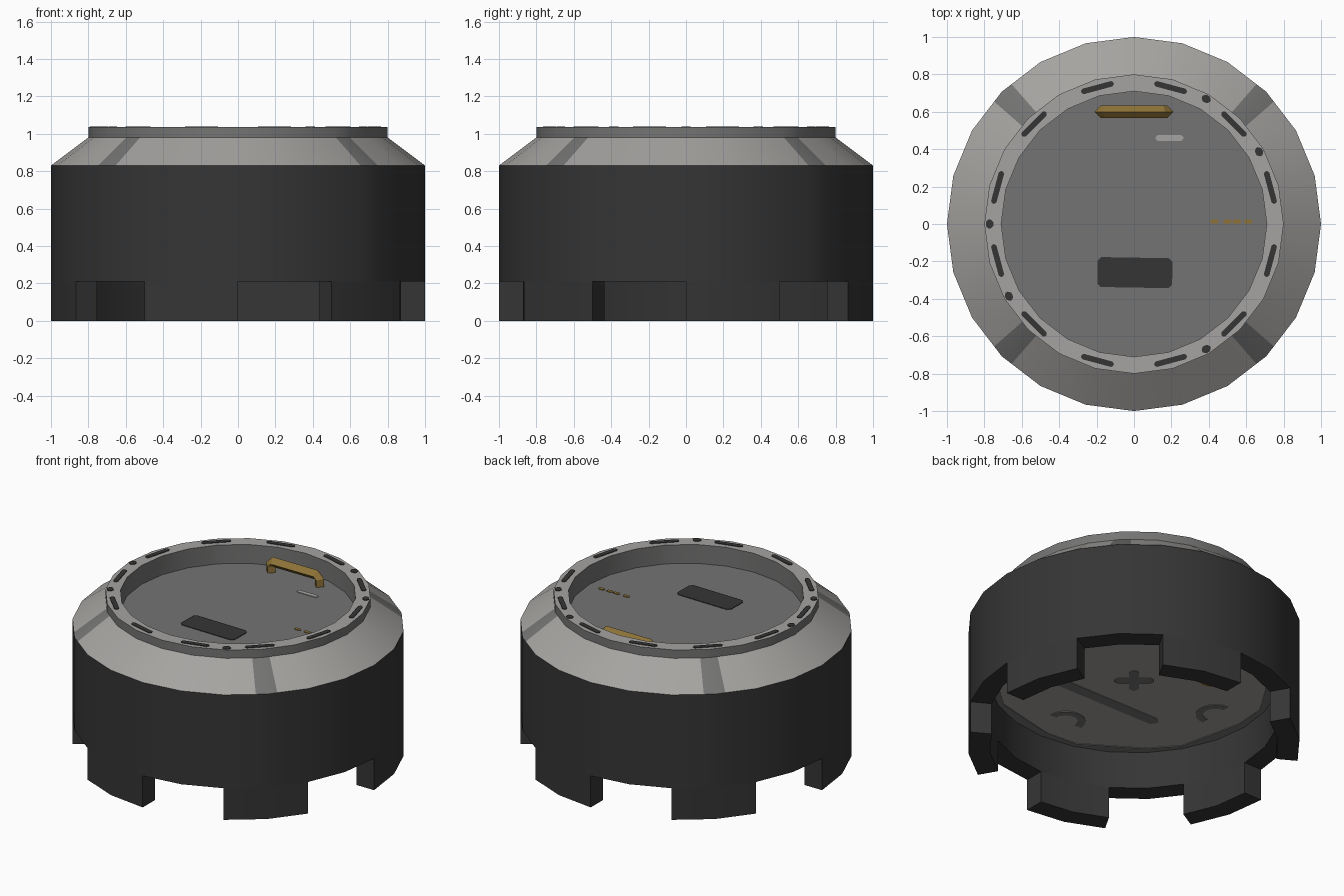
import bpy, bmesh, math
from math import sin, cos, radians, pi

if "Cube" in bpy.data.objects:
    bpy.data.objects.remove(bpy.data.objects["Cube"])


def material(name, rgb):
    m = bpy.data.materials.new(name)
    m.diffuse_color = (*rgb, 1)
    m.use_nodes = True
    m.node_tree.nodes["Principled BSDF"].inputs["Base Color"].default_value = m.diffuse_color
    return m


DARK, MID, LIGHT, GOLD = range(4)
MATS = [material("dark_grey", (0.036, 0.036, 0.036)),
        material("mid_grey", (0.175, 0.175, 0.173)),
        material("light_grey", (0.38, 0.37, 0.355)),
        material("brass", (0.27, 0.17, 0.038))]


def finish(bm, name, smooth=False):
    me = bpy.data.meshes.new(name)
    bm.to_mesh(me)
    bm.free()
    for m in MATS:
        me.materials.append(m)
    ob = bpy.data.objects.new(name, me)
    bpy.context.collection.objects.link(ob)
    if smooth:
        bpy.context.view_layer.objects.active = ob
        ob.select_set(True)
        bpy.ops.object.shade_smooth_by_angle(angle=radians(25))
        ob.select_set(False)
    return ob


def on_facet(r, deg, z):
    """Point on a 24-sided prism of corner radius r."""
    off = (deg % 15) - 7.5
    rr = r * cos(radians(7.5)) / cos(radians(off))
    return (rr * cos(radians(deg)), rr * sin(radians(deg)), z)


def revolve(bm, profile, angles, closed, rule):
    """Sweep an (r, z) profile; rule(segment, mid angle) gives a material or None."""
    rings = []
    for a in angles:
        rings.append([bm.verts.new(on_facet(r, a, z)) for r, z in profile])
    n = len(angles)
    for i in range(n if closed else n - 1):
        A, B = rings[i], rings[(i + 1) % n]
        a1 = angles[(i + 1) % n] or 360
        mid = (angles[i] + a1) / 2
        for k in range(len(profile) - 1):
            m = rule(k, mid)
            if m is None:
                continue
            if profile[k][0] == 0:
                vs = (A[k], B[k + 1], A[k + 1])
            elif profile[k + 1][0] == 0:
                vs = (A[k], B[k], A[k + 1])
            else:
                vs = (A[k], B[k], B[k + 1], A[k + 1])
            bm.faces.new(vs).material_index = m
    return rings


# Body: recessed underside, wall, bevelled shoulder, raised rim, sunken floor
profile = [(0, .46), (.87, .46), (.87, .21), (1, .21), (1, .83), (.8, .98),
           (.8, 1.035), (.71, 1.035), (.71, .91), (0, .91)]
colours = [LIGHT, DARK, DARK, DARK, LIGHT, MID, LIGHT, MID, MID]


def body_rule(k, mid):
    if k == 2 and mid % 60 < 30:          # feet continue below here
        return None
    if k == 4 and abs(mid % 90 - 45) < 4:  # seams across the shoulder
        return MID
    return colours[k]


angles = sorted([15 * i for i in range(24)] +
                [45 + 90 * q + s * 3.8 for q in range(4) for s in (-1, 1)])
bm = bmesh.new()
revolve(bm, profile, angles, True, body_rule)
bmesh.ops.remove_doubles(bm, verts=bm.verts, dist=1e-5)
finish(bm, "body", True)

# Six feet, each two sides wide
bm = bmesh.new()
for k in range(6):
    rings = revolve(bm, [(.87, .21), (.87, 0), (1, 0), (1, .21)],
                    [60 * k, 60 * k + 15, 60 * k + 30], False, lambda s, m: DARK)
    bm.faces.new(rings[0])
    bm.faces.new(rings[-1][::-1])
finish(bm, "feet", True)


# Thin inlaid plates
def plate(bm, pts, z, mat, t=.004):
    lo, hi = min(z, z + t), max(z, z + t)
    a = [bm.verts.new((x, y, lo)) for x, y in pts]
    b = [bm.verts.new((x, y, hi)) for x, y in pts]
    fs = [bm.faces.new(a[::-1]), bm.faces.new(b)]
    n = len(pts)
    fs += [bm.faces.new((a[i], a[(i + 1) % n], b[(i + 1) % n], b[i])) for i in range(n)]
    for f in fs:
        f.material_index = mat


def chip(cx, cy, length, width, deg=0, cut=.35):
    """Rectangle with clipped corners, counter-clockwise."""
    l, w = length / 2, width / 2
    c = cut * width
    p = [(l, -w + c), (l, w - c), (l - c, w), (-l + c, w),
         (-l, w - c), (-l, -w + c), (-l + c, -w), (l - c, -w)]
    s, q = sin(radians(deg)), cos(radians(deg))
    return [(cx + x * q - y * s, cy + x * s + y * q) for x, y in p]


def polar(r, deg):
    return r * cos(radians(deg)), r * sin(radians(deg))


# Slots and small pits around the rim
bm = bmesh.new()
for i in range(12):
    d = 15 + 30 * i
    plate(bm, chip(*polar(.755, d), .18, .03, d + 90), 1.035, DARK)
for d in (30, 60, 180, 210, 300):
    plate(bm, chip(*polar(.772, d), .05, .04, d + 90), 1.035, DARK)
finish(bm, "rim_slots")

# Floor details
bm = bmesh.new()
plate(bm, chip(.005, -.26, .4, .16, -1, .12), .91, DARK)
plate(bm, chip(.19, .46, .15, .03), .91, LIGHT)
for x in (.43, .5, .55, .61):
    plate(bm, chip(x, .013, .045, .022), .91, GOLD)
finish(bm, "floor_markings")

# Underside details: cross, bar, hooks, worn edge, brass patch
bm = bmesh.new()
for d, t in ((45, -.004), (-45, -.005)):
    plate(bm, chip(0, 0, .24, .06, d + 5), .46, MID, t)
plate(bm, chip(0, -.3, .86, .075), .46, MID, -.004)
plate(bm, chip(-.36, .26, .09, .06), .46, GOLD, -.004)
for k in range(4):
    cx, cy = polar(.64, 90 * k)
    outer = [polar(.12, 90 * k + 90 + 20 * j) for j in range(10)]
    inner = [polar(.075, 90 * k + 90 + 20 * j) for j in range(10)]
    for j in range(9):
        quad = [inner[j], outer[j], outer[j + 1], inner[j + 1]]
        plate(bm, [(cx + x, cy + y) for x, y in quad], .46, MID, -.004)
for i in range(24):
    w = (.82, .8, .835)
    a, b = 15 * i, 15 * i + 15
    plate(bm, [polar(w[i % 3], a), polar(.868, a), polar(.868, b),
               polar(w[(i + 1) % 3], b)], .46, MID, -.004)
finish(bm, "underside_markings")

# Brass handle: four-sided tube along a bracket path
bm = bmesh.new()
half = [(-.178, .905, 180), (-.178, .955, 165), (-.157, .976, 105)]
path = half + [(-x, z, 180 - a) for x, z, a in half[::-1]]
h, yc = .034, .6
rings = []
for x, z, a in path:
    nx, nz = h * cos(radians(a)), h * sin(radians(a))
    rings.append([bm.verts.new(p) for p in ((x + nx, yc, z + nz), (x, yc - h, z),
                                            (x - nx, yc, z - nz), (x, yc + h, z))])
for A, B in zip(rings, rings[1:]):
    for i in range(4):
        j = (i + 1) % 4
        bm.faces.new((A[i], A[j], B[j], B[i]))
bm.faces.new(rings[0])
bm.faces.new(rings[-1])
bmesh.ops.recalc_face_normals(bm, faces=bm.faces)
for f in bm.faces:
    f.material_index = GOLD
finish(bm, "handle")
